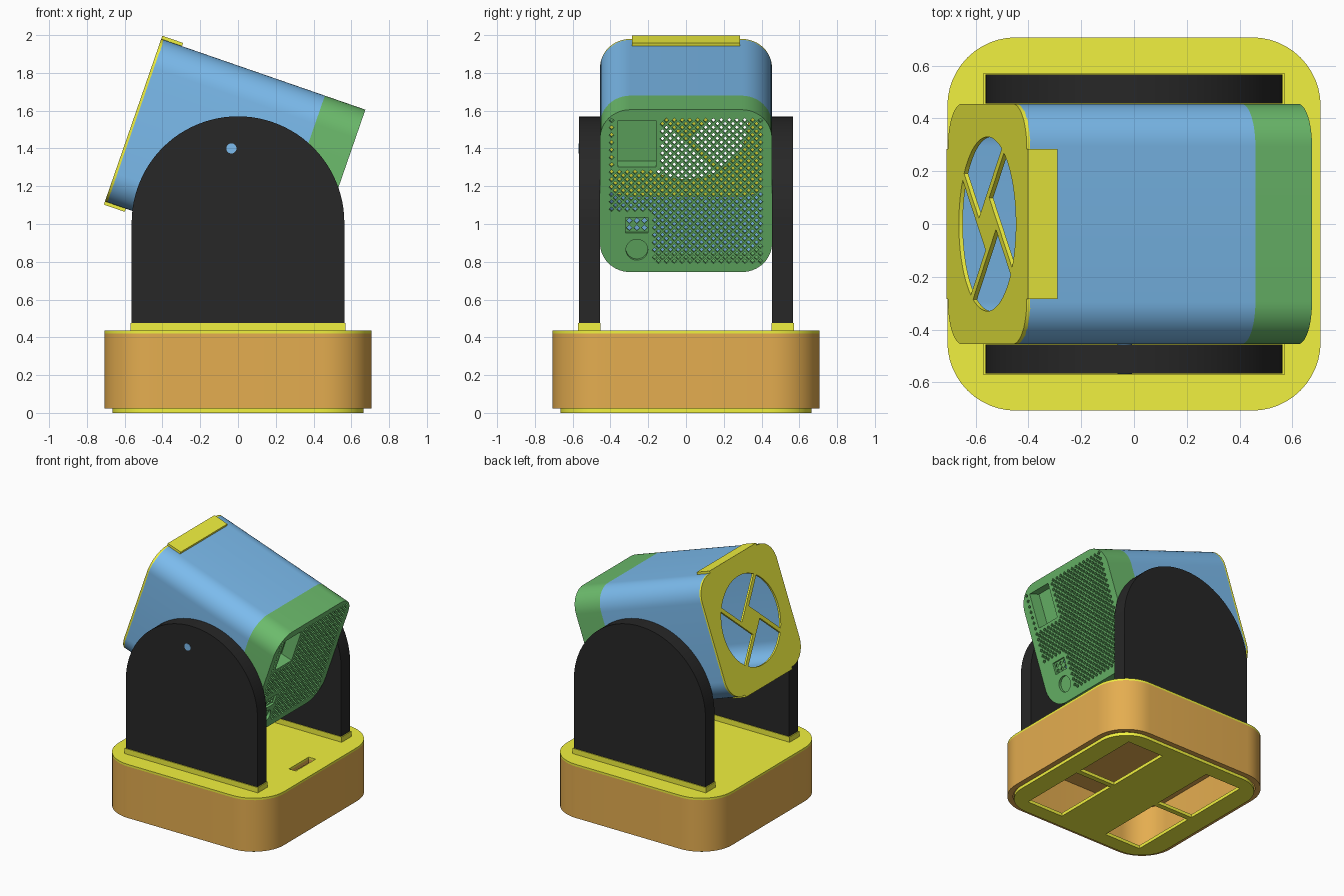
import bpy, bmesh
from math import sin, cos, pi, radians, asin, acos
from mathutils import Matrix, Vector

if "Cube" in bpy.data.objects:
    bpy.data.objects.remove(bpy.data.objects["Cube"])


def material(name, rgb):
    m = bpy.data.materials.new(name)
    m.diffuse_color = (*rgb, 1)
    m.use_nodes = True
    m.node_tree.nodes["Principled BSDF"].inputs["Base Color"].default_value = m.diffuse_color
    return m


YELLOW = material("yellow", (0.88, 0.88, 0.05))
ORANGE = material("orange", (0.78, 0.42, 0.08))
BLACK = material("black", (0.02, 0.02, 0.02))
BLUE = material("blue", (0.2, 0.5, 0.85))
GREEN = material("green", (0.15, 0.5, 0.15))


# 2D outline helpers
def arc(cx, cy, r, a0, a1, n=12):
    return [(cx + r * cos(a0 + (a1 - a0) * i / n), cy + r * sin(a0 + (a1 - a0) * i / n))
            for i in range(n + 1)]


def circle(cx, cy, r, n=48):
    return arc(cx, cy, r, 0, 2 * pi, n)[:-1]


def rect(x0, x1, y0, y1):
    return [(x0, y0), (x1, y0), (x1, y1), (x0, y1)]


def rounded(half, r):
    k = half - r
    pts = []
    for i, (sx, sy) in enumerate([(1, 1), (-1, 1), (-1, -1), (1, -1)]):
        pts += arc(sx * k, sy * k, r, i * pi / 2, (i + 1) * pi / 2)
    return pts


# Extrude an outline (first loop) with holes (other loops) from z0 to z1
def plate(name, loops, z0, z1, mat, matrix=Matrix()):
    cu = bpy.data.curves.new(name, 'CURVE')
    cu.dimensions = '2D'
    cu.fill_mode = 'BOTH'
    cu.extrude = (z1 - z0) / 2
    for loop in loops:
        s = cu.splines.new('POLY')
        s.points.add(len(loop) - 1)
        for p, (x, y) in zip(s.points, loop):
            p.co = (x, y, 0, 1)
        s.use_cyclic_u = True
    tmp = bpy.data.objects.new(name + "_outline", cu)
    bpy.context.collection.objects.link(tmp)
    dg = bpy.context.evaluated_depsgraph_get()
    me = bpy.data.meshes.new_from_object(tmp.evaluated_get(dg))
    bpy.data.objects.remove(tmp)
    me.transform(matrix @ Matrix.Translation((0, 0, (z0 + z1) / 2)))
    bm = bmesh.new()
    bm.from_mesh(me)
    bmesh.ops.remove_doubles(bm, verts=bm.verts, dist=1e-5)
    bmesh.ops.recalc_face_normals(bm, faces=bm.faces)
    bm.to_mesh(me)
    bm.free()
    me.shade_smooth()
    me.set_sharp_from_angle(angle=radians(30))
    me.materials.clear()
    me.materials.append(mat)
    ob = bpy.data.objects.new(name, me)
    bpy.context.collection.objects.link(ob)
    return ob


# Base: bottom cover with four openings, hollow body, top plate with cable slot
openings = [rect(x, x + 0.31, y, y + 0.53) for x in (-0.51, 0.2) for y in (-0.55, 0.02)]
slot = rect(0.52, 0.58, -0.12, 0.12)
plate("bottom_cover", [rounded(0.665, 0.23)] + openings, 0, 0.025, YELLOW)
plate("base_wall", [rounded(0.707, 0.26), rounded(0.667, 0.22)], 0.022, 0.42, ORANGE)
plate("base_ceiling", [rounded(0.69, 0.243), slot], 0.39, 0.42, ORANGE)
plate("top_plate", [rounded(0.707, 0.26), slot], 0.42, 0.436, YELLOW)

# Arched side arms in their sockets
UPRIGHT = Matrix.Rotation(pi / 2, 4, 'X')
arch = [(-0.563, 0.47), (0.563, 0.47)] + arc(0, 1.007, 0.563, 0, pi, 48)
for side, s in (("front", 1), ("back", -1)):
    y0, y1 = sorted((0.456 * s, 0.566 * s))
    plate(side + "_arm", [arch], y0, y1, BLACK, UPRIGHT)
    plate(side + "_socket", [rect(-0.57, 0.57, -0.572, -0.452) if s > 0
                             else rect(-0.57, 0.57, 0.452, 0.572)], 0.43, 0.477, YELLOW)
plate("pivot_pin", [circle(-0.035, 1.4, 0.027, 24)], 0.44, 0.568, BLUE, UPRIGHT)

# Head frame: local x = world y, local y = head up, local z = along the tilted axis
t = radians(19.1)
HEAD = Matrix(((0, sin(t), cos(t), -0.015),
               (1, 0, 0, 0),
               (0, cos(t), -sin(t), 1.3625),
               (0, 0, 0, 1)))
shell = rounded(0.455, 0.16)
inner = rounded(0.425, 0.13)
plate("head_body", [shell, inner], -0.558, 0.345, BLUE, HEAD)

# Front cover: ring with a square hub and four pinwheel spokes, clipped on by two tabs
R, near, far = 0.33, 0.055, 0.085
vents = []
for k in range(4):
    a = pi / 4 + k * pi / 2
    opening = [(far, -near)] + arc(0, 0, R, asin(-near / R), acos(far / R), 20)
    vents.append([(x * cos(a) - y * sin(a), x * sin(a) + y * cos(a)) for x, y in opening])
plate("front_cover", [shell] + vents, -0.572, -0.556, YELLOW, HEAD)
plate("top_tab", [rect(-0.285, 0.285, 0.45, 0.473)], -0.572, -0.455, YELLOW, HEAD)
plate("bottom_tab", [rect(-0.285, 0.285, -0.473, -0.45)], -0.572, -0.455, YELLOW, HEAD)

# Rear cap: rim plus a face with diamond grille and connector cut-outs
plate("rear_rim", [shell, inner], 0.345, 0.552, GREEN, HEAD)
socket_hole = rect(-0.36, -0.16, 0.135, 0.395)
switch_hole = rect(-0.32, -0.2, -0.235, -0.15)
jack_hole = circle(-0.26, -0.33, 0.058, 32)
P, H = 0.0415, 0.0135
holes = []
for i in range(-20, 21):
    for j in range(-20, 21):
        x, y = i * P / 2, j * P / 2
        if (i + j) % 2 or max(abs(x), abs(y)) > 0.395:
            continue
        if (-0.385 < x < -0.13 and y > 0.112) or (x < -0.17 and y < -0.115):
            continue
        holes.append([(x - H, y), (x, y - H), (x + H, y), (x, y + H)])
plate("rear_grille", [shell, socket_hole, switch_hole, jack_hole] + holes,
      0.55, 0.572, GREEN, HEAD)

# Recessed pockets behind the connector cut-outs
plate("socket_pocket_wall", [rect(-0.37, -0.15, 0.125, 0.405), socket_hole], 0.48, 0.552, GREEN, HEAD)
plate("socket_pocket_floor", [rect(-0.37, -0.15, 0.125, 0.405)], 0.47, 0.481, GREEN, HEAD)
plate("jack_pocket_floor", [circle(-0.26, -0.33, 0.066, 32)], 0.535, 0.552, GREEN, HEAD)
# Cross bar dividing the small switch cut-out
plate("switch_grid", [rect(-0.325, -0.195, -0.24, -0.145)] +
      [[(x - 0.016, y), (x, y - 0.016), (x + 0.016, y), (x, y + 0.016)]
       for x in (-0.3, -0.26, -0.22) for y in (-0.213, -0.173)], 0.545, 0.556, GREEN, HEAD)
